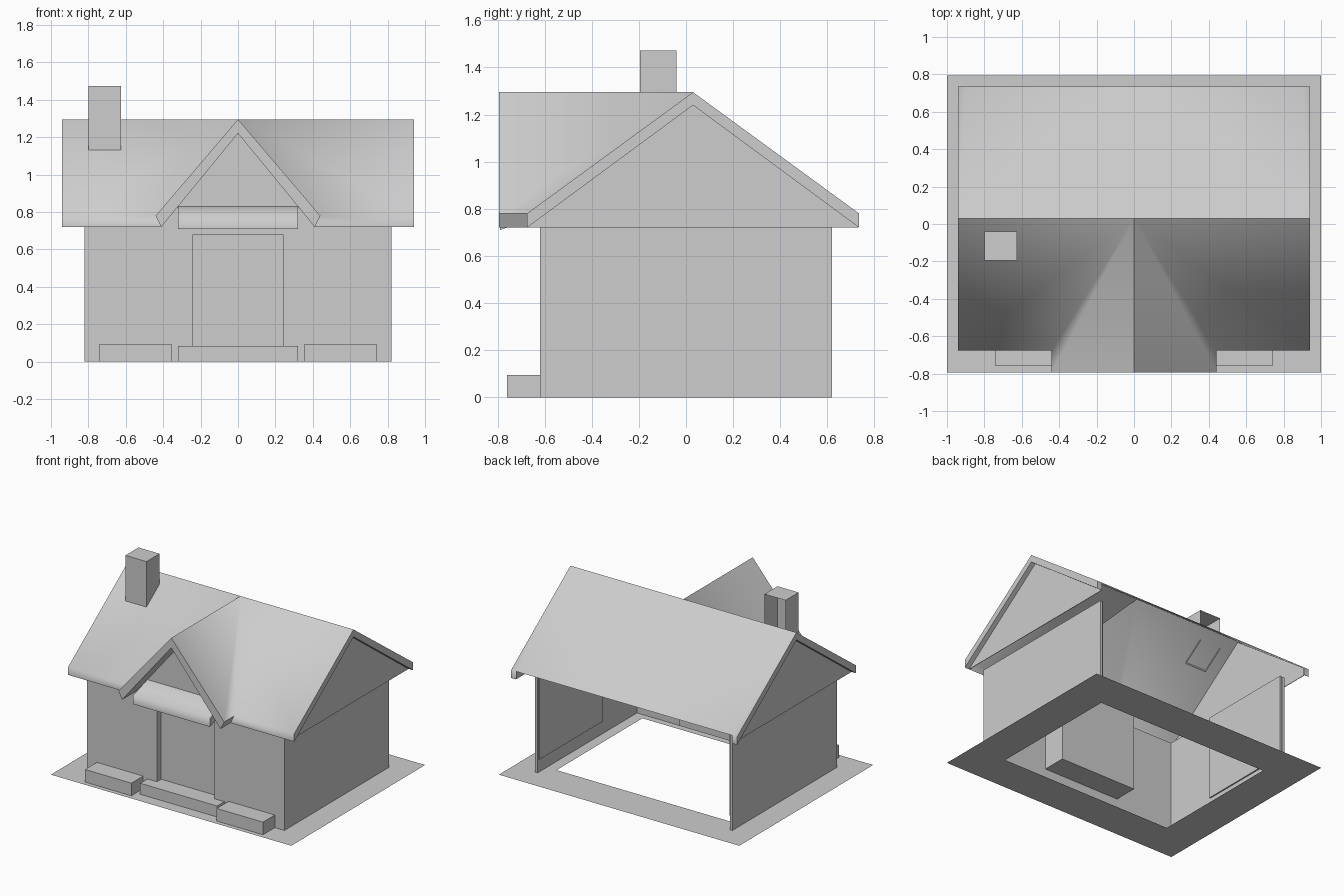
import bpy, bmesh, math
from mathutils import Matrix

cube = bpy.data.objects.get("Cube")
if cube:
    bpy.data.objects.remove(cube)

grey = bpy.data.materials.new("plain grey")
grey.use_nodes = True
grey.diffuse_color = (0.61, 0.61, 0.61, 1)
for node in grey.node_tree.nodes:
    if node.type == 'BSDF_PRINCIPLED':
        node.inputs["Base Color"].default_value = grey.diffuse_color


def finish(name, bm, smooth=None, recalc=True):
    """Turn a bmesh into a named object."""
    if recalc:
        bmesh.ops.recalc_face_normals(bm, faces=bm.faces[:])
    mesh = bpy.data.meshes.new(name)
    bm.to_mesh(mesh)
    bm.free()
    mesh.materials.append(grey)
    obj = bpy.data.objects.new(name, mesh)
    bpy.context.collection.objects.link(obj)
    if smooth:
        bpy.ops.object.select_all(action='DESELECT')
        obj.select_set(True)
        bpy.context.view_layer.objects.active = obj
        bpy.ops.object.shade_smooth_by_angle(angle=math.radians(smooth))
    return obj


def prism(name, profile, axis, lo, hi, smooth=None, drop=None):
    """Extrude a profile along x (points are y, z) or y (points are x, z)."""
    def place(p, d):
        return (d, p[0], p[1]) if axis == 'x' else (p[0], d, p[1])
    bm = bmesh.new()
    a = [bm.verts.new(place(p, lo)) for p in profile]
    b = [bm.verts.new(place(p, hi)) for p in profile]
    bm.faces.new(a)
    bm.faces.new(b)
    n = len(a)
    for i in range(n):
        j = (i + 1) % n
        bm.faces.new((a[i], a[j], b[j], b[i]))
    bmesh.ops.recalc_face_normals(bm, faces=bm.faces[:])
    if drop:
        bm.normal_update()
        gone = [f for f in bm.faces if drop(f.normal)]
        bmesh.ops.delete(bm, geom=gone, context='FACES')
    return finish(name, bm, smooth, recalc=not drop)


def box(name, x, y, z):
    return prism(name, [(y[0], z[0]), (y[1], z[0]), (y[1], z[1]), (y[0], z[1])],
                 'x', x[0], x[1])


# Ground: flat frame with an open middle
bm = bmesh.new()
corners = [(-1, -1), (1, -1), (1, 1), (-1, 1)]
outer = [bm.verts.new((sx, sy * 0.795, 0)) for sx, sy in corners]
inner = [bm.verts.new((sx * 0.72, sy * 0.51, 0)) for sx, sy in corners]
for i in range(4):
    j = (i + 1) % 4
    bm.faces.new((outer[i], outer[j], inner[j], inner[i]))
finish("ground_frame", bm, recalc=False)

# Parts that repeat on both sides; the gables stand out past the walls
gable = [(-0.67, 0.72), (0.73, 0.72), (0.73, 0.778), (0.03, 1.29), (-0.67, 0.778)]
for side, s in (("left", 1), ("right", -1)):
    box(side + "_side_wall", (s * 0.8, s * 0.82), (-0.62, 0.62), (0, 0.72))
    prism(side + "_gable_wall", gable, 'x', s * 0.9, s * 0.904)
    box(side + "_inner_panel", (s * 0.79, s * 0.8), (-0.14, 0.61), (0.1, 0.73))
    box(side + "_front_wall", (s * 0.24, s * 0.8), (-0.62, -0.56), (0, 0.72))
    box(side + "_planter", (s * 0.355, s * 0.74), (-0.76, -0.62), (0, 0.095))

# Entrance
box("door_lintel", (-0.24, 0.24), (-0.62, -0.56), (0.68, 0.72))
box("door", (-0.24, 0.24), (-0.57, -0.56), (0, 0.68))
box("door_step", (-0.32, 0.32), (-0.705, -0.57), (0, 0.083))
box("inner_porch", (-0.32, 0.32), (-0.56, -0.38), (0.1, 0.73))
prism("front_gable_wall", [(-0.41, 0.72), (0.41, 0.72), (0, 1.22)], 'y', -0.62, -0.6)
prism("awning", [(-0.79, 0.71), (-0.79, 0.775), (-0.62, 0.83), (-0.62, 0.77)],
      'x', -0.32, 0.32, smooth=75)

# Roof: half of an open sheet with edge trim, then mirrored across the middle
top = {"ridge_mid": (0, 0.03, 1.295), "ridge_end": (0.94, 0.03, 1.295),
       "eave_end": (0.94, -0.675, 0.78), "valley": (0.44, -0.675, 0.78),
       "foot": (0.44, -0.793, 0.78), "peak": (0, -0.793, 1.295),
       "back_end": (0.94, 0.735, 0.78), "back_in": (0.9, 0.735, 0.78),
       "back_mid": (0, 0.735, 0.78)}
rim = ["peak", "foot", "valley", "eave_end", "ridge_end", "back_end", "back_in"]
drops = {"ridge_end": 0.055, "peak": 0.075}
bm = bmesh.new()
up = {key: bm.verts.new(p) for key, p in top.items()}
low = {}
for key in rim:
    x, y, z = top[key]
    under_x = 0.41 if key in ("valley", "foot") else x
    low[key] = bm.verts.new((under_x, y, z - drops.get(key, 0.06)))
for names in (("ridge_mid", "valley", "eave_end", "ridge_end"),
              ("ridge_mid", "peak", "foot", "valley"),
              ("ridge_mid", "ridge_end", "back_end", "back_in", "back_mid")):
    bm.faces.new([up[n] for n in names])
for m, n in zip(rim, rim[1:]):
    bm.faces.new((up[m], low[m], low[n], up[n]))
# Undersides of the side trim and of the front gable trim
ridge_in = bm.verts.new((0.9, 0.03, 1.24))
eave_in = bm.verts.new((0.9, -0.675, 0.72))
bm.faces.new((low["eave_end"], eave_in, ridge_in, low["ridge_end"]))
bm.faces.new((low["ridge_end"], ridge_in, low["back_in"], low["back_end"]))
porch_top = bm.verts.new((0, -0.62, 1.22))
porch_side = bm.verts.new((0.41, -0.62, 0.72))
bm.faces.new((low["peak"], porch_top, porch_side, low["valley"], low["foot"]))
bmesh.ops.mirror(bm, geom=bm.verts[:] + bm.edges[:] + bm.faces[:],
                 matrix=Matrix.Identity(4), axis='X', merge_dist=0.001)
finish("roof", bm, smooth=66)

# Chimney: open at the bottom and the back
prism("chimney", [(-0.195, 1.12), (-0.195, 1.473), (-0.04, 1.473), (-0.04, 1.23)],
      'x', -0.8, -0.625, drop=lambda n: n.y > 0.9 or n.z < -0.5)
